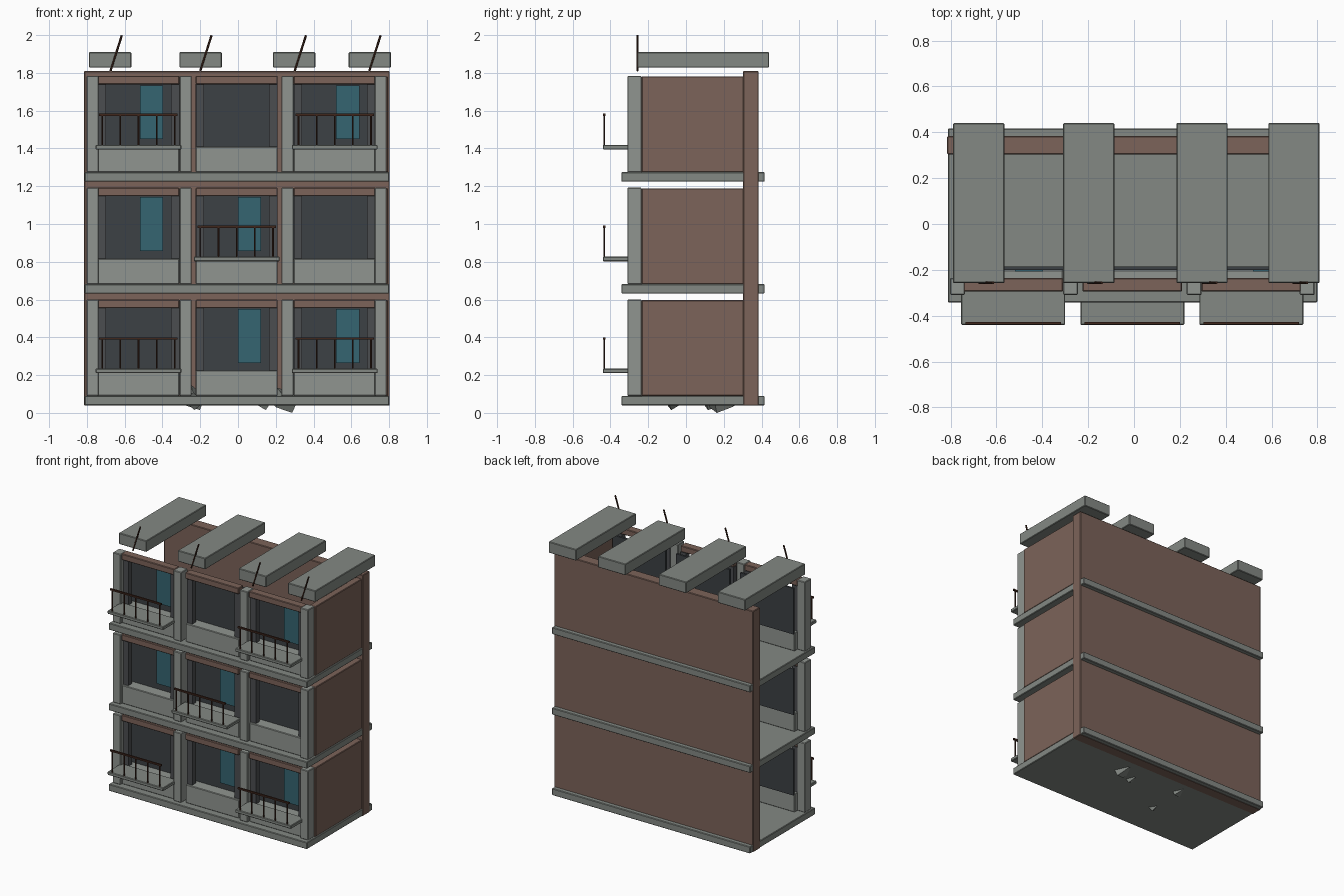
import bpy, random
from math import radians
from mathutils import Vector

if "Cube" in bpy.data.objects:
    bpy.data.objects.remove(bpy.data.objects["Cube"])

random.seed(4)


def mat(name, r, g, b):
    m = bpy.data.materials.new(name)
    m.diffuse_color = (r, g, b, 1)
    m.use_nodes = True
    m.node_tree.nodes["Principled BSDF"].inputs["Base Color"].default_value = m.diffuse_color
    return m


CONCRETE = mat("concrete", 0.23, 0.25, 0.23)
PALE = mat("pale_concrete", 0.28, 0.30, 0.28)
BRICK = mat("brick", 0.20, 0.125, 0.10)
GLASS = mat("dark_glass", 0.045, 0.052, 0.058)
FRAME = mat("frame", 0.07, 0.075, 0.08)
BLUE = mat("blue_pane", 0.035, 0.13, 0.165)
RUST = mat("rusty_metal", 0.05, 0.02, 0.012)


def box(name, x, y, z, m, bevel=0.004):
    """Box from (min, max) ranges on each axis, with a small chamfer."""
    bpy.ops.mesh.primitive_cube_add(size=1)
    o = bpy.context.object
    o.name = name
    o.location = [(r[0] + r[1]) / 2 for r in (x, y, z)]
    o.scale = [r[1] - r[0] for r in (x, y, z)]
    bpy.ops.object.transform_apply(location=False, rotation=False, scale=True)
    o.data.materials.append(m)
    if bevel:
        b = o.modifiers.new("chamfer", 'BEVEL')
        b.width, b.segments = bevel, 1
    return o


def rod(name, a, b, r, m):
    a, b = Vector(a), Vector(b)
    d = b - a
    bpy.ops.mesh.primitive_cylinder_add(vertices=6, radius=r, depth=d.length,
                                        location=(a + b) / 2)
    o = bpy.context.object
    o.name = name
    o.rotation_euler = d.to_track_quat('Z', 'Y').to_euler()
    o.data.materials.append(m)


def balcony(cx, z):
    # Ledge, five posts and a top rail
    box("balcony_ledge", (cx - 0.227, cx + 0.227), (-0.44, -0.28), (z + 0.12, z + 0.145), CONCRETE)
    for i in range(5):
        px = cx + (i - 2) * 0.096
        rod("railing_post", (px, -0.433, z + 0.14), (px, -0.433, z + 0.305), 0.005, RUST)
    box("railing_top", (cx - 0.208, cx + 0.208), (-0.439, -0.427), (z + 0.298, z + 0.31), RUST, 0)


def bay(cx, z, has_balcony, has_blue):
    x = (cx - 0.217, cx + 0.217)
    box("window_sill_wall", x, (-0.29, -0.20), (z, z + 0.135), PALE)
    box("window_lintel", x, (-0.295, -0.235), (z + 0.465, z + 0.51), BRICK)
    box("window_glass", x, (-0.20, -0.185), (z + 0.13, z + 0.468), GLASS, 0)
    for s in (-1, 1):
        px = cx + s * 0.194
        box("window_jamb", (px - 0.022, px + 0.022), (-0.275, -0.235),
            (z + 0.135, z + 0.465), FRAME, 0)
    if has_blue:
        box("blue_pane", (cx + 0.008, cx + 0.13), (-0.208, -0.195), (z + 0.175, z + 0.46), BLUE, 0)
    if has_balcony:
        balcony(cx, z)


# Storeys: floor slab, piers, right side wall, window bays
BAYS = (-0.527, -0.007, 0.512)
BALCONIES = ((1, 0, 1), (0, 1, 0), (1, 0, 1))
BLUES = ((0, 1, 1), (1, 1, 0), (1, 0, 1))
for f in range(3):
    z = 0.09 + f * 0.592
    box("floor_slab", (-0.812, 0.80), (-0.342, 0.416), (z - 0.05, z), CONCRETE)
    for px in (-0.77, -0.277, 0.262, 0.755):
        box("front_pier", (px - 0.032, px + 0.032), (-0.31, -0.235), (z, z + 0.51), PALE)
    box("side_wall", (0.745, 0.795), (-0.235, 0.305), (z, z + 0.507), BRICK)
    for i, cx in enumerate(BAYS):
        bay(cx, z, BALCONIES[f][i], BLUES[f][i])

# Full-height back wall
box("back_wall", (-0.815, 0.803), (0.303, 0.384), (0.038, 1.81), BRICK)

# Broken roof planks with bent reinforcement bars
for cx, rx in ((-0.677, -0.675), (-0.198, -0.20), (0.297, 0.30), (0.698, 0.695)):
    box("roof_plank", (cx - 0.112, cx + 0.112), (-0.258, 0.44), (1.828, 1.91), CONCRETE)
    rod("reinforcement_bar", (rx, -0.256, 1.81), (rx + 0.06, -0.256, 1.999), 0.006, RUST)

# Rubble embedded in the ground floor
for x, y, s in ((0.245, 0.18, 0.10), (-0.24, 0.205, 0.085), (-0.24, -0.07, 0.085), (0.13, 0.13, 0.06)):
    o = box("rubble_chunk", (x - s / 2, x + s / 2), (y - s / 2, y + s / 2),
            (0.07 - s * 0.4, 0.07 + s * 0.4), CONCRETE, 0)
    o.rotation_euler = [radians(random.uniform(15, 40)) for _ in range(3)]
    # Rest the lowest corner on the ground (or just under the slab)
    bpy.context.view_layer.update()
    low = min((o.matrix_world @ v.co).z for v in o.data.vertices)
    o.location.z += (0.0 if s > 0.09 else 0.015) - low
